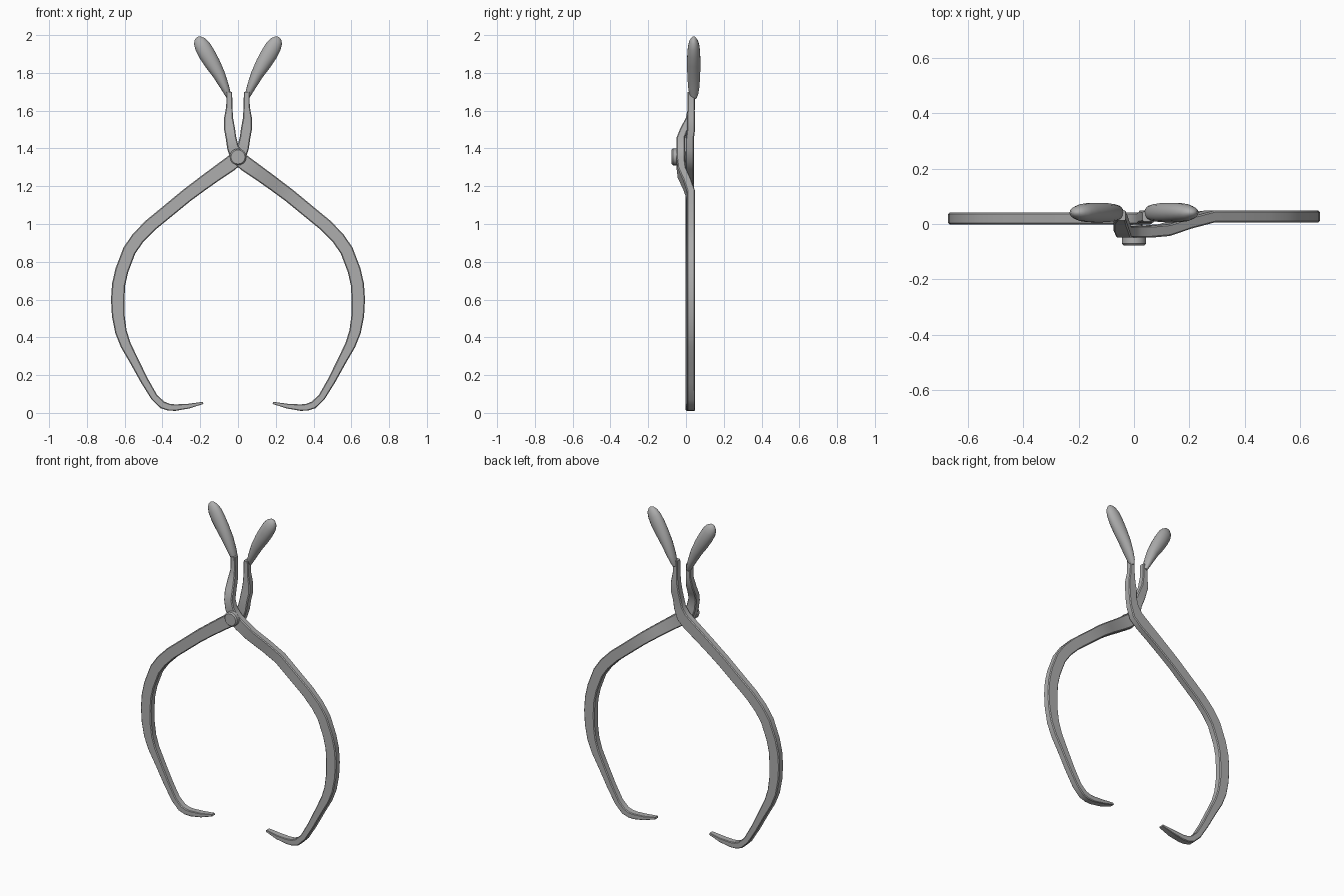
import bpy, bmesh, math
from mathutils import Vector

cube = bpy.data.objects.get("Cube")
if cube:
    bpy.data.objects.remove(cube)

steel = bpy.data.materials.new("grey steel")
steel.use_nodes = True
GREY = (0.42, 0.42, 0.42, 1)
steel.diffuse_color = GREY
steel.node_tree.nodes["Principled BSDF"].inputs["Base Color"].default_value = GREY


def finish(name, bm, angle):
    bmesh.ops.recalc_face_normals(bm, faces=bm.faces)
    mesh = bpy.data.meshes.new(name)
    bm.to_mesh(mesh)
    bm.free()
    mesh.materials.append(steel)
    obj = bpy.data.objects.new(name, mesh)
    bpy.context.collection.objects.link(obj)
    bpy.ops.object.select_all(action='DESELECT')
    obj.select_set(True)
    bpy.context.view_layer.objects.active = obj
    bpy.ops.object.shade_smooth_by_angle(angle=math.radians(angle))
    return obj


def bar_section(w, d):
    """Rectangle with small chamfered corners."""
    c = min(w, d) * 0.12
    a, b = w / 2, d / 2
    return [(a, b - c), (a - c, b), (c - a, b), (-a, b - c),
            (-a, c - b), (c - a, -b), (a - c, -b), (a, c - b)]


def round_section(w, d, sides=14):
    return [(w / 2 * math.cos(2 * math.pi * i / sides),
             d / 2 * math.sin(2 * math.pi * i / sides)) for i in range(sides)]


def sweep(name, stations, section, angle):
    """Loft sections along a path; each station is (x, y, z, width, depth)."""
    bm = bmesh.new()
    pts = [Vector(s[:3]) for s in stations]
    rings = []
    for i, s in enumerate(stations):
        prev, nxt = pts[max(i - 1, 0)], pts[min(i + 1, len(pts) - 1)]
        if 0 < i < len(pts) - 1:
            t = (pts[i] - prev).normalized() + (nxt - pts[i]).normalized()
        else:
            t = nxt - prev
        side = Vector((t.z, 0, -t.x)).normalized()
        rings.append([bm.verts.new(pts[i] + side * u + Vector((0, v, 0)))
                      for u, v in section(s[3], s[4])])
    n = len(rings[0])
    for a, b in zip(rings, rings[1:]):
        for k in range(n):
            bm.faces.new((a[k], a[(k + 1) % n], b[(k + 1) % n], b[k]))
    bm.faces.new(rings[0])
    bm.faces.new(rings[-1])
    return finish(name, bm, angle)


# Curved jaw from tip up to the pivot: x, z, width
JAW = [(.185, .053, .012), (.26, .036, .025), (.33, .028, .034), (.365, .03, .037),
       (.4, .042, .04), (.443, .083, .038), (.495, .17, .042), (.55, .275, .048),
       (.595, .36, .056), (.62, .43, .062), (.634, .515, .067), (.637, .6, .071),
       (.632, .68, .07), (.615, .755, .07), (.575, .86, .07), (.53, .925, .07),
       (.465, .992, .07), (.37, 1.07, .07), (.273, 1.15, .071), (.19, 1.212, .073),
       (.11, 1.27, .076), (.04, 1.319, .08)]
# Neck crossing over the pivot to the other side
NECK = [(-.003, 1.355, .078), (-.027, 1.405, .062), (-.037, 1.455, .056),
        (-.045, 1.505, .058), (-.05, 1.56, .048), (-.046, 1.62, .033), (-.046, 1.7, .03)]
# Bulbous grip: x, z, width, depth
GRIP = [(-.046, 1.665, .022, .03), (-.055, 1.69, .034, .05), (-.072, 1.73, .048, .062),
        (-.1, 1.79, .066, .07), (-.135, 1.85, .082, .072), (-.165, 1.9, .088, .07),
        (-.188, 1.94, .084, .062), (-.204, 1.968, .066, .046), (-.212, 1.985, .036, .024),
        (-.2145, 1.99, .012, .008)]


def front_y(z):
    """Depth of the front arm, joggled forward around the pivot."""
    keys = [(0, .027), (1.15, .027), (1.212, .005), (1.27, -.022), (1.319, -.028),
            (1.455, -.028), (1.505, -.008), (1.56, .02), (1.62, .03), (2, .03)]
    for (z0, y0), (z1, y1) in zip(keys, keys[1:]):
        if z <= z1:
            return y0 + (y1 - y0) * (z - z0) / (z1 - z0)


def back_y(z):
    return .02 if z < 1.5 else .027


for label, s, depth_at in (("front", 1, front_y), ("back", -1, back_y)):
    arm = [(s * x, depth_at(z), z, w, .036 if z > 1.6 else .043) for x, z, w in JAW + NECK]
    # thin the pointed tip slightly
    arm[0] = arm[0][:4] + (.03,)
    sweep(label + "_arm", arm, bar_section, 30)
    sweep(label + "_grip", [(s * x, .041, z, w, d) for x, z, w, d in GRIP], round_section, 50)

# Pivot rivet with chamfered head and a shank through both arms
bm = bmesh.new()
PROFILE = [(.03, .03), (.03, -.046), (.044, -.048), (.044, -.07), (.037, -.077)]
SIDES = 20
rings = [[bm.verts.new((r * math.cos(2 * math.pi * i / SIDES), y,
                        1.355 + r * math.sin(2 * math.pi * i / SIDES)))
          for i in range(SIDES)] for r, y in PROFILE]
for a, b in zip(rings, rings[1:]):
    for k in range(SIDES):
        bm.faces.new((a[k], a[(k + 1) % SIDES], b[(k + 1) % SIDES], b[k]))
bm.faces.new(rings[0])
bm.faces.new(rings[-1])
finish("pivot_rivet", bm, 30)
